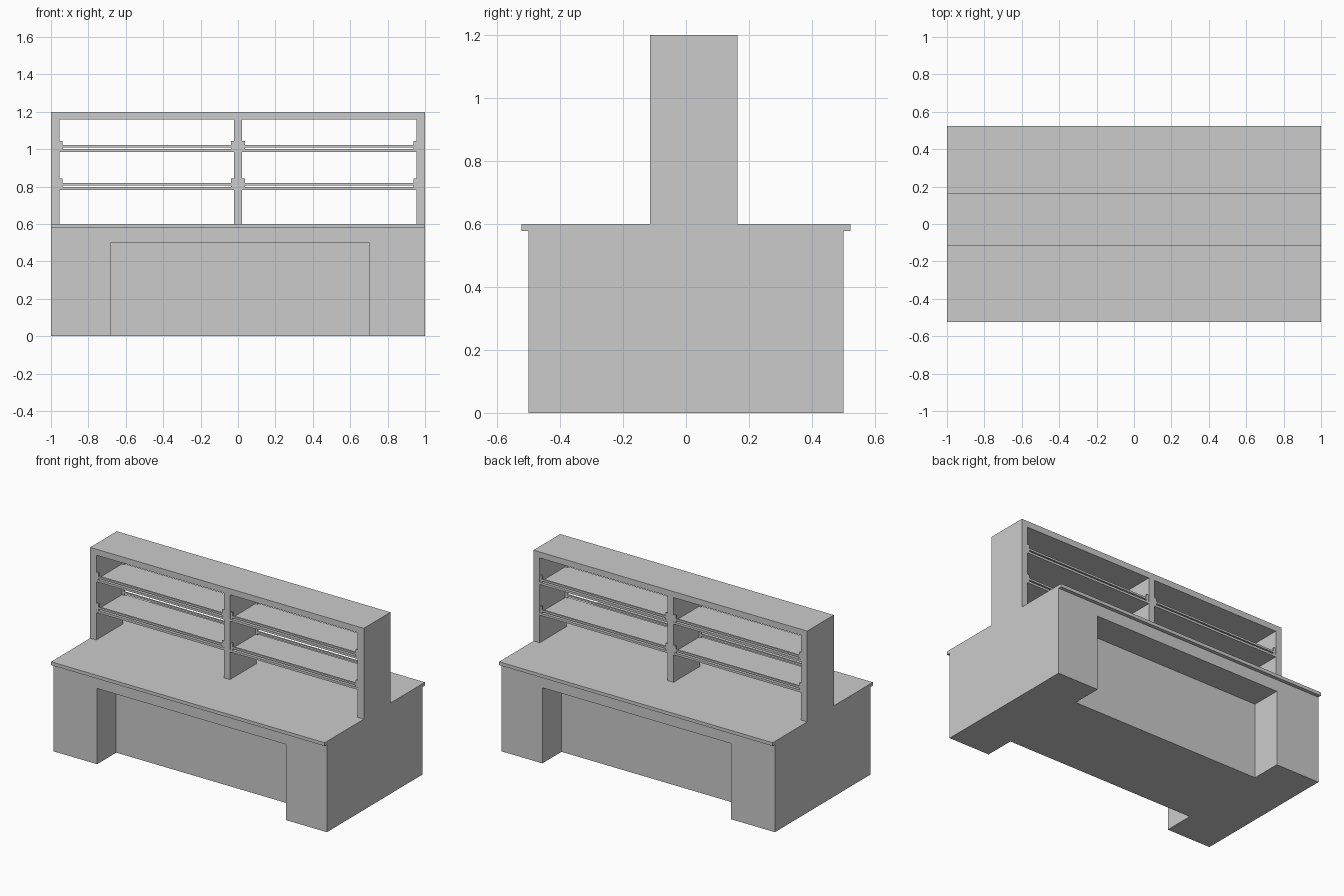
import bpy, bmesh

if "Cube" in bpy.data.objects:
    bpy.data.objects.remove(bpy.data.objects["Cube"])


def box(name, x, y, z):
    """Axis-aligned box from (min, max) ranges."""
    bm = bmesh.new()
    bmesh.ops.create_cube(bm, size=1)
    for v in bm.verts:
        v.co = [r[0] + (c + 0.5) * (r[1] - r[0]) for c, r in zip(v.co, (x, y, z))]
    mesh = bpy.data.meshes.new(name)
    bm.to_mesh(mesh)
    bm.free()
    obj = bpy.data.objects.new(name, mesh)
    bpy.context.collection.objects.link(obj)
    return obj


# Desk body with a knee recess cut into the front and the back
body = box("desk_body", (-1, 1), (-0.5, 0.5), (0, 0.578))
for side, y in (("front", (-0.6, -0.3)), ("back", (0.3, 0.6))):
    cutter = box(side + "_recess_cutter", (-0.68, 0.70), y, (-0.1, 0.5))
    cutter.hide_render = True
    mod = body.modifiers.new(side + "_recess", 'BOOLEAN')
    mod.operation = 'DIFFERENCE'
    mod.solver = 'EXACT'
    mod.object = cutter
    bpy.context.view_layer.objects.active = body
    bpy.ops.object.modifier_apply(modifier=mod.name)
    bpy.data.objects.remove(cutter)

# Worktop overhanging front and back
box("worktop", (-1, 1), (-0.523, 0.523), (0.578, 0.6))

# Shelf unit frame
Y0, Y1 = -0.115, 0.163
T = 0.045
box("left_upright", (-1, -1 + T), (Y0, Y1), (0.6, 1.16))
box("right_upright", (1 - T, 1), (Y0, Y1), (0.6, 1.16))
box("middle_upright", (-T / 2, T / 2), (Y0, Y1), (0.6, 1.16))
box("unit_top", (-1, 1), (Y0, Y1), (1.16, 1.2))

# Shelves, each with a guard rail and end brackets on both long edges
for bay, (x0, x1) in (("left", (-1 + T, -T / 2)), ("right", (T / 2, 1 - T))):
    for level, z in (("lower", 0.782), ("upper", 0.985)):
        tag = f"{bay}_{level}"
        box(tag + "_shelf", (x0, x1), (Y0, Y1), (z, z + 0.015))
        for edge, y in (("front", (Y0 + 0.002, Y0 + 0.012)),
                        ("back", (Y1 - 0.012, Y1 - 0.002))):
            box(f"{tag}_{edge}_rail", (x0 + 0.015, x1 - 0.015), y, (z + 0.025, z + 0.038))
            for end, a in (("left", x0), ("right", x1 - 0.016)):
                box(f"{tag}_{edge}_{end}_bracket", (a, a + 0.016), y, (z + 0.015, z + 0.06))
